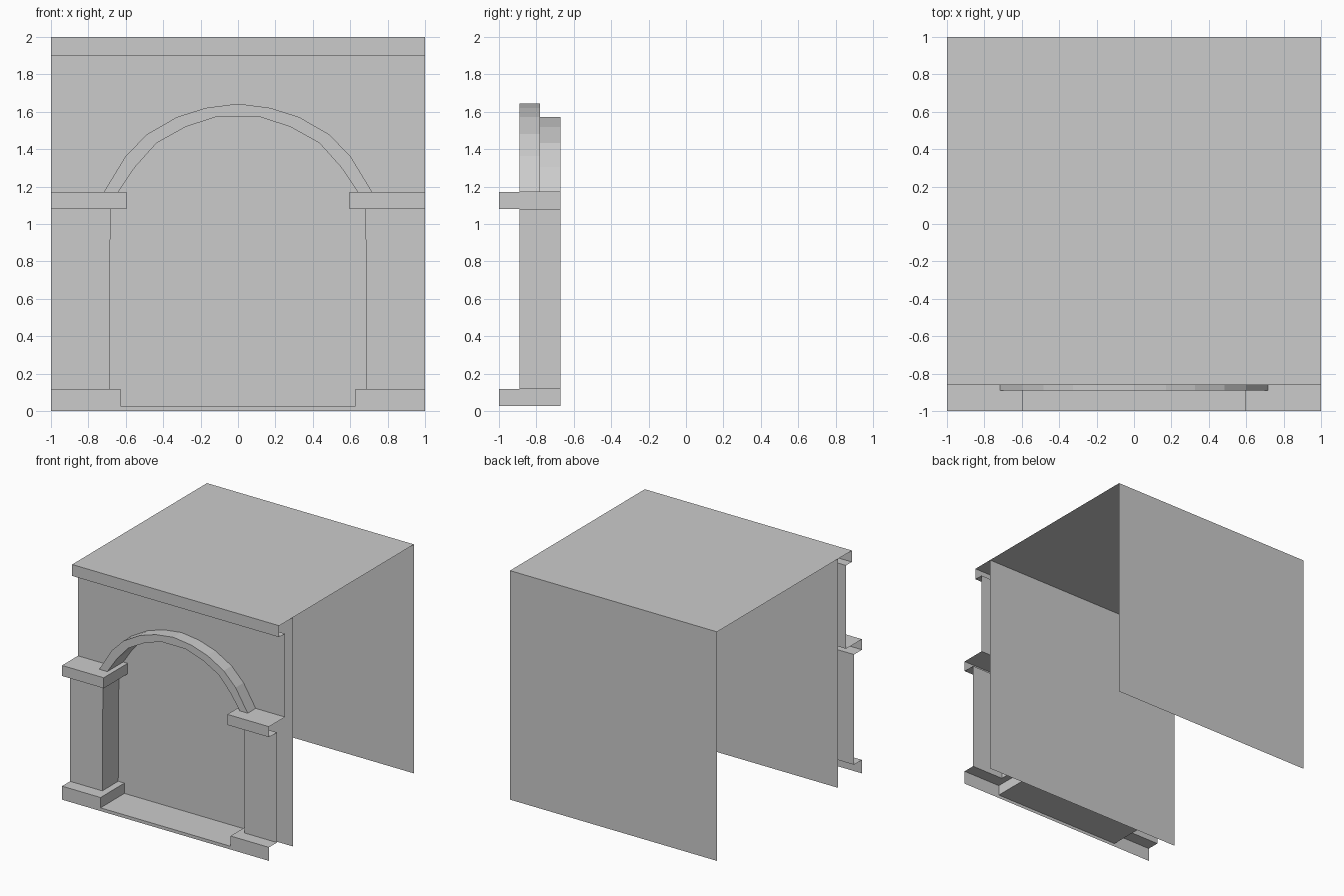
import bpy, bmesh
from mathutils import Vector

if "Cube" in bpy.data.objects:
    bpy.data.objects.remove(bpy.data.objects["Cube"])

# Depths of the stepped layers, front to back
FRONT, PILLAR, CORNICE, WALL, NICHE, BACK = -1.0, -0.89, -0.86, -0.78, -0.67, 1.0
EDGE = 1.0
JAMB_TOP, JAMB_BOTTOM = 0.682, 0.688


def half_part(name, faces):
    """Open sheet part: right half from (points, facing) faces, mirrored across x."""
    bm = bmesh.new()
    for pts, facing in faces:
        f = bm.faces.new([bm.verts.new(p) for p in pts])
        f.normal_update()
        if f.normal.dot(Vector(facing)) < 0:
            f.normal_flip()
    bmesh.ops.remove_doubles(bm, verts=bm.verts, dist=1e-5)
    mesh = bpy.data.meshes.new(name)
    bm.to_mesh(mesh)
    bm.free()
    ob = bpy.data.objects.new(name, mesh)
    bpy.context.collection.objects.link(ob)
    mod = ob.modifiers.new("mirror", 'MIRROR')
    mod.use_axis[0] = True
    mod.use_clip = True


def upright(y, x0, x1, z0, z1, facing=-1):
    return ([(x0, y, z0), (x1, y, z0), (x1, y, z1), (x0, y, z1)], (0, facing, 0))


def flat(z, x0, x1, y0, y1, facing=1):
    return ([(x0, y0, z), (x1, y0, z), (x1, y1, z), (x0, y1, z)], (0, 0, facing))


def side(x, y0, y1, z0, z1):
    return ([(x, y0, z0), (x, y1, z0), (x, y1, z1), (x, y0, z1)], (-1, 0, 0))


def ledge(z, x_in, x_step, y_step, facing):
    """L-shaped shelf that wraps round the corner behind it."""
    outline = [(x_in, FRONT), (EDGE, FRONT), (EDGE, y_step),
               (x_step, y_step), (x_step, NICHE), (x_in, NICHE)]
    return ([(x, y, z) for x, y in outline], (0, 0, facing))


# Large panels
half_part("roof", [flat(2, 0, EDGE, CORNICE, BACK)])
half_part("back_panel", [upright(BACK, 0, EDGE, 0, 2, 1)])
half_part("niche_panel", [upright(NICHE, 0, EDGE, 0, 2)])

# Cornice band and its underside
half_part("cornice", [upright(CORNICE, 0, EDGE, 1.9, 2),
                      flat(1.9, 0, EDGE, CORNICE, WALL, -1)])

# Arch profiles, springing to crown
outer = [(0.717, 1.172), (0.6, 1.364), (0.485, 1.481), (0.326, 1.572), (0.171, 1.621), (0, 1.643)]
inner = [(0.64, 1.172), (0.55, 1.305), (0.435, 1.433), (0.28, 1.519), (0.12, 1.572), (0, 1.572)]

# Wall around the arch
half_part("spandrel_wall", [([(x, WALL, z) for x, z in
                              outer + [(0, 1.9), (EDGE, 1.9), (EDGE, 1.172)]], (0, -1, 0))])

# Arch moulding: front ring, outer rim and deep soffit
arch = [([(x, PILLAR, z) for x, z in outer + inner[::-1]], (0, -1, 0))]
for line, back, sign in ((outer, WALL, 1), (inner, NICHE, -1)):
    for (xa, za), (xb, zb) in zip(line, line[1:]):
        arch.append(([(xa, PILLAR, za), (xb, PILLAR, zb), (xb, back, zb), (xa, back, za)],
                     (sign * (za - zb) * -1, 0, sign * (xa - xb))))
half_part("arch", arch)

# Pillars with slightly tapered jambs
half_part("pillar", [
    ([(JAMB_BOTTOM, PILLAR, 0.118), (EDGE, PILLAR, 0.118),
      (EDGE, PILLAR, 1.08), (JAMB_TOP, PILLAR, 1.08)], (0, -1, 0)),
    ([(JAMB_BOTTOM, PILLAR, 0.118), (JAMB_BOTTOM, NICHE, 0.118),
      (JAMB_TOP, NICHE, 1.08), (JAMB_TOP, PILLAR, 1.08)], (-1, 0, 0))])

# Capitals
half_part("capital", [upright(FRONT, 0.597, EDGE, 1.08, 1.172),
                      side(0.597, FRONT, NICHE, 1.08, 1.172),
                      ledge(1.172, 0.597, 0.64, WALL, 1),
                      ledge(1.08, 0.597, JAMB_TOP, PILLAR, -1)])

# Plinths
half_part("plinth", [upright(FRONT, 0.628, EDGE, 0, 0.118),
                     side(0.628, FRONT, NICHE, 0.028, 0.118),
                     ledge(0.118, 0.628, JAMB_BOTTOM, PILLAR, 1)])

# Sill between the plinths
half_part("sill", [upright(FRONT, 0, 0.628, 0, 0.028),
                   flat(0.028, 0, 0.628, FRONT, NICHE)])
